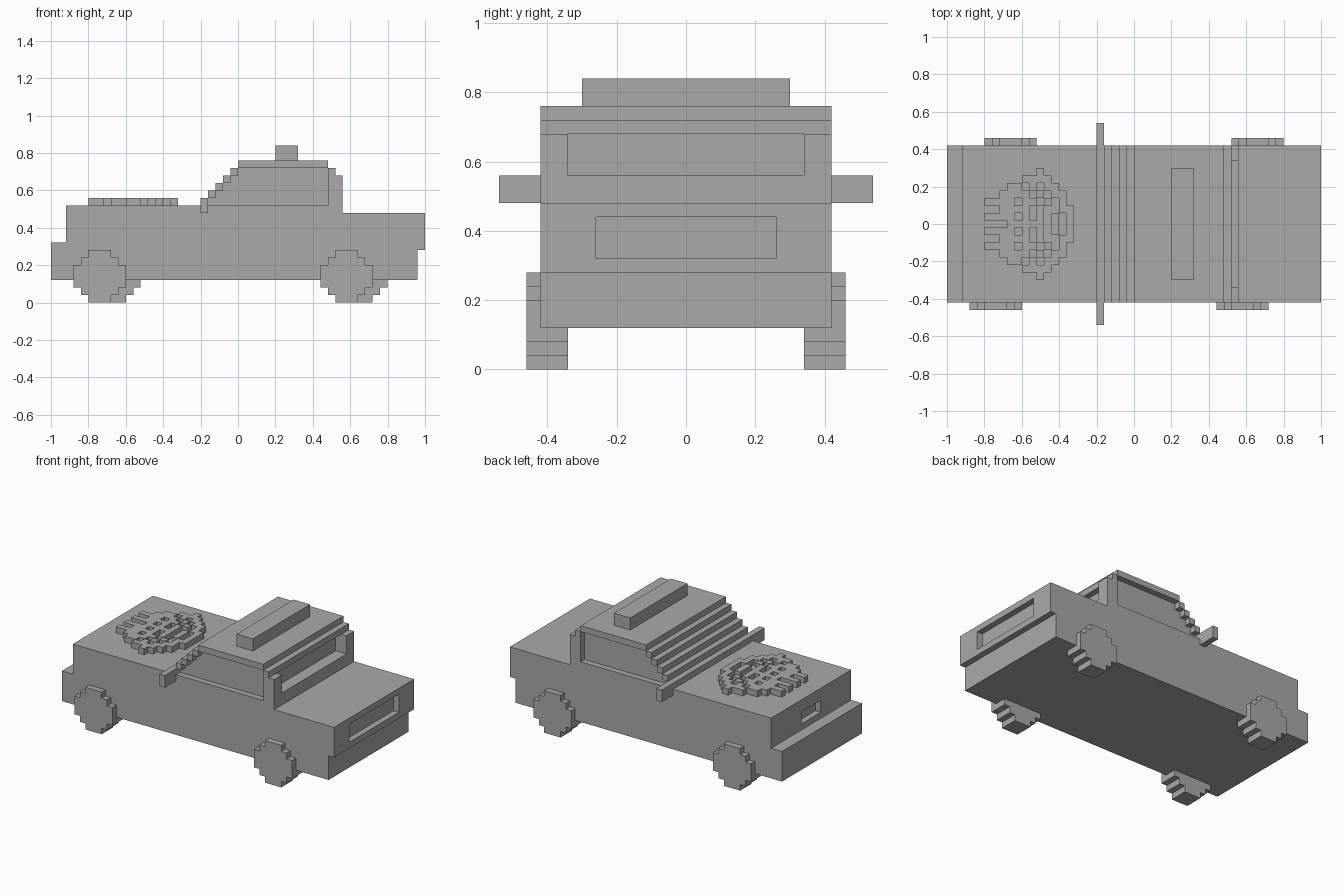
import bpy, bmesh

cube = bpy.data.objects.get("Cube")
if cube:
    bpy.data.objects.remove(cube)

V = 0.04  # block size

grey = bpy.data.materials.new("plain_grey")
grey.use_nodes = True
grey.diffuse_color = (0.4, 0.4, 0.4, 1)
grey.node_tree.nodes["Principled BSDF"].inputs["Base Color"].default_value = (0.4, 0.4, 0.4, 1)


def add_prism(bm, profile, y0, y1):
    """Extrude an x/z profile from y0 to y1."""
    face = bm.faces.new([bm.verts.new((x, y0, z)) for x, z in profile])
    out = bmesh.ops.extrude_face_region(bm, geom=[face])
    verts = [v for v in out["geom"] if isinstance(v, bmesh.types.BMVert)]
    bmesh.ops.translate(bm, verts=verts, vec=(0, y1 - y0, 0))


def add_box(bm, x0, x1, y0, y1, z0, z1):
    add_prism(bm, [(x0, z0), (x1, z0), (x1, z1), (x0, z1)], y0, y1)


def finish(bm, name):
    bmesh.ops.recalc_face_normals(bm, faces=bm.faces)
    mesh = bpy.data.meshes.new(name)
    bm.to_mesh(mesh)
    bm.free()
    mesh.materials.append(grey)
    obj = bpy.data.objects.new(name, mesh)
    bpy.context.collection.objects.link(obj)
    return obj


def prism(name, profile, y0, y1):
    bm = bmesh.new()
    add_prism(bm, profile, y0, y1)
    return finish(bm, name)


def end_frame(name, x0, x1, z0, z1, hole_y, hole_z0, hole_z1):
    """Panel across the width with a rectangular hole."""
    bm = bmesh.new()
    add_box(bm, x0, x1, -W, W, z0, hole_z0)
    add_box(bm, x0, x1, -W, W, hole_z1, z1)
    for a, b in ((-W, -hole_y), (hole_y, W)):
        add_box(bm, x0, x1, a, b, hole_z0, hole_z1)
    return finish(bm, name)


W = 0.42  # half width of the body

# Lower body with nose step and load deck
prism("lower_body", [(-1, .12), (.96, .12), (.96, .48), (.56, .48), (.56, .52),
                     (-.88, .52), (-.88, .32), (-1, .32)], -W, W)
end_frame("nose_panel", -.92, -.88, .32, .52, .10, .36, .44)
end_frame("tail_panel", .96, 1, .28, .48, .26, .32, .44)

# Cabin: stepped windscreen, stepped rear, recessed rear window
stairs = []
for i in range(5):
    stairs += [(-V * i, .76 - V * i), (-V * i, .72 - V * i)]
stairs += [(-.2, .56), (-.2, .52)]
rear_top = [(.56, .68), (.52, .68), (.52, .72), (.48, .72)]
notch = [(.56, .56), (.48, .56), (.48, .68)] + rear_top[1:]
prism("cabin_core", [(.56, .52)] + notch + [(.48, .76)] + stairs, -.34, .34)
for side, s in (("right", -1), ("left", 1)):
    prism("cabin_shoulder_" + side, [(.56, .52)] + rear_top + [(.48, .76)] + stairs,
          s * .34, s * .38)
    # Window surround: stepped front pillar, roof rail, rear pillar
    bm = bmesh.new()
    for i in range(5):
        x, z = -.2 + V * i, .52 + V * i
        add_box(bm, x, x + V, s * .38, s * W, z, z + V)
    add_box(bm, 0, .48, s * .38, s * W, .72, .76)
    add_prism(bm, [(.48, .52), (.56, .52)] + rear_top, s * .38, s * W)
    finish(bm, "window_surround_" + side)
    # Door mirror
    bm = bmesh.new()
    add_box(bm, -.2, -.16, s * W, s * .54, .48, .56)
    finish(bm, "mirror_" + side)

# Roof box
bm = bmesh.new()
add_box(bm, .2, .32, -.3, .3, .76, .84)
finish(bm, "roof_box")

# Blocky round wheels, staggered between the two sides
quarter = [(1.5, 3.5), (2.5, 3.5), (2.5, 2.5), (3.5, 2.5), (3.5, 1.5)]
quarter = [(1.5, 3.5), (1.5, 2.5), (2.5, 2.5), (2.5, 1.5), (3.5, 1.5)]
half = quarter + [(x, -z) for x, z in reversed(quarter)]
outline = half + [(-x, z) for x, z in reversed(half)]
for side, s, shift in (("near", -1, 0), ("far", 1, .08)):
    for end, cx in (("front", -.74), ("rear", .58)):
        prism(f"{end}_wheel_{side}",
              [(cx + shift + x * V, .14 + z * V) for x, z in outline], s * .34, s * .46)

# Raised bonnet relief, mirrored about the centre line
rows = ["...#####.#.#",
        "####.#.#.#.#",
        "..####.#..##",
        "####.##.#.#.",
        "..####.#.##.",
        "...##.#.##..",
        ".....####...",
        ".......#...."]
bm = bmesh.new()
for j, row in enumerate(rows):
    for y in {j * V, -j * V}:
        for i, mark in enumerate(row):
            if mark == "#":
                x = -.8 + i * V
                add_box(bm, x, x + V, y - V / 2, y + V / 2, .52, .56)
finish(bm, "bonnet_relief")
